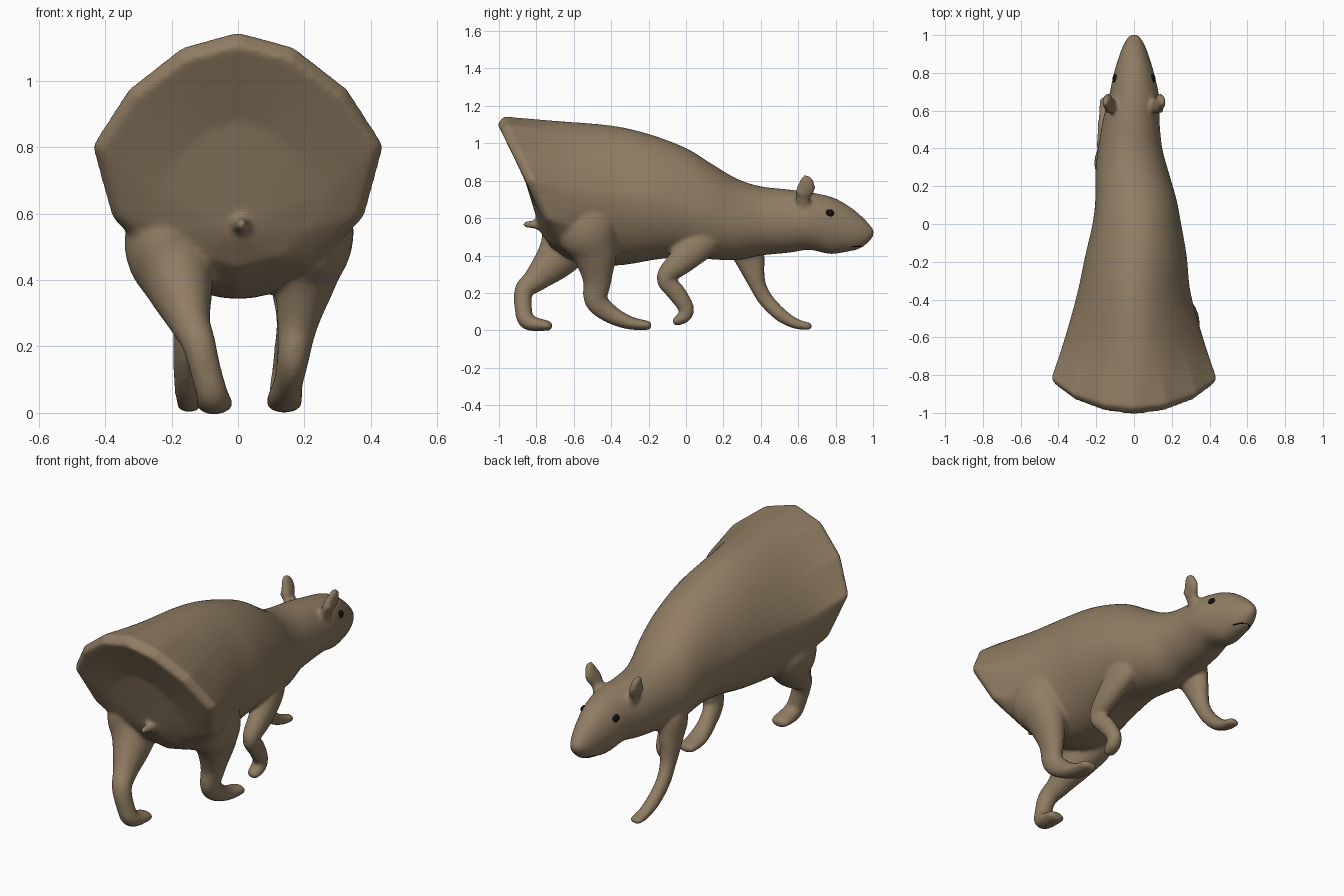
import bpy, bmesh
from math import sin, cos, pi
from mathutils import Vector


def material(name, rgb):
    m = bpy.data.materials.new(name)
    m.diffuse_color = (*rgb, 1)
    return m


FUR = material("fur", (0.28, 0.205, 0.125))
DARK = material("dark", (0.006, 0.005, 0.005))


def loft(bm, rings):
    """Skin a list of point rings and close both ends with fans."""
    vs = [[bm.verts.new(p) for p in r] for r in rings]
    n = len(vs[0])
    for a, b in zip(vs, vs[1:]):
        for i in range(n):
            j = (i + 1) % n
            bm.faces.new((a[i], a[j], b[j], b[i]))
    for r in (vs[0], vs[-1]):
        c = bm.verts.new(sum((v.co for v in r), Vector()) / n)
        for i in range(n):
            bm.faces.new((r[i], r[(i + 1) % n], c))


def curve(pts, steps):
    """Catmull-Rom through tuples of any length."""
    pts = [Vector(p) for p in pts]
    p = [2 * pts[0] - pts[1]] + pts + [2 * pts[-1] - pts[-2]]
    out = []
    for i in range(1, len(p) - 2):
        for k in range(steps):
            t = k / steps
            a, b, c, d = p[i - 1:i + 3]
            out.append(0.5 * (2 * b + (c - a) * t + (2 * a - 5 * b + 4 * c - d) * t * t
                              + (3 * b - a - 3 * c + d) * t ** 3))
    return out + [pts[-1]]


def limb(bm, pts, n=20):
    """Tube through (x, y, z, radius, sideways stretch)."""
    s = curve(pts, 5)
    pos = [Vector(q[:3]) for q in s]
    side = Vector((1, 0, 0))
    rings = []
    for i, q in enumerate(s):
        tan = (pos[min(i + 1, len(s) - 1)] - pos[max(i - 1, 0)]).normalized()
        u = (side - tan * side.dot(tan)).normalized()
        v = tan.cross(u)
        rings.append([pos[i] + u * cos(2 * pi * k / n) * q[3] * q[4] + v * sin(2 * pi * k / n) * q[3]
                      for k in range(n)])
    # rounded tip
    rings.append([pos[-1] + tan * s[-1][3] * 0.6 + (p - pos[-1]) * 0.6 for p in rings[-1]])
    loft(bm, rings)


def finish(name, bm, mat):
    bmesh.ops.recalc_face_normals(bm, faces=bm.faces)
    me = bpy.data.meshes.new(name)
    bm.to_mesh(me)
    bm.free()
    ob = bpy.data.objects.new(name, me)
    bpy.context.collection.objects.link(ob)
    me.materials.append(mat)
    me.polygons.foreach_set("use_smooth", [True] * len(me.polygons))
    return ob


# Trunk sections: top y, top z, bottom y, bottom z, half width, widest height, x shift
SECTIONS = [
    (-0.805, 0.62, -0.775, 0.52, 0.05, 0.5, 0),
    (-0.885, 0.88, -0.72, 0.44, 0.24, 0.5, 0),
    (-1.01, 1.105, -0.655, 0.395, 0.415, 0.56, 0),
    (-0.975, 1.145, -0.625, 0.375, 0.44, 0.56, 0),
    (-0.70, 1.12, -0.50, 0.345, 0.365, 0.52, 0),
    (-0.40, 1.095, -0.33, 0.35, 0.30, 0.5, 0),
    (-0.20, 1.05, -0.15, 0.38, 0.27, 0.48, 0.01),
    (0.00, 0.975, 0.00, 0.39, 0.235, 0.46, 0.015),
    (0.13, 0.895, 0.13, 0.38, 0.215, 0.45, 0.01),
    (0.27, 0.812, 0.27, 0.375, 0.195, 0.45, -0.01),
    (0.40, 0.77, 0.40, 0.40, 0.17, 0.47, -0.02),
    (0.55, 0.753, 0.55, 0.415, 0.15, 0.48, -0.015),
    (0.67, 0.737, 0.66, 0.43, 0.135, 0.48, 0),
    (0.78, 0.713, 0.77, 0.408, 0.112, 0.5, 0),
    (0.87, 0.665, 0.86, 0.42, 0.087, 0.48, 0),
    (0.945, 0.605, 0.925, 0.435, 0.062, 0.48, 0),
    (0.99, 0.555, 0.975, 0.47, 0.037, 0.5, 0),
    (1.005, 0.535, 1.00, 0.50, 0.016, 0.5, 0),
]


def section(i, s, n=48, step=4):
    yt, zt, yb, zb, w, f, cx = s
    ridge = 0.27 if i < 5 else max(0, 0.27 - 0.07 * (i - 4))  # narrower back
    ring = []
    for k in range(n):
        a = 2 * pi * k / n
        up = max(0, sin(a))
        h = f + sin(a) * ((1 - f) if up else f)
        ring.append(Vector((cx + w * cos(a) * (1 - ridge * up), yb + (yt - yb) * h, zb + (zt - zb) * h)))
    if i < 4:  # straight-sided rump rim
        for k in range(n):
            j = k - k % step
            ring[k] = ring[j].lerp(ring[(j + step) % n], k % step / step)
    return ring


bm = bmesh.new()
rings = [section(i, s) for i, s in enumerate(SECTIONS)]
columns = [curve(c, 4) for c in zip(*rings[3:])]
loft(bm, rings[:3] + [list(r) for r in zip(*columns)])

# Hind legs: left pushed back, right stepping forward
limb(bm, [(-0.17, -0.60, 0.70, 0.10, 0.9), (-0.215, -0.62, 0.52, 0.15, 0.85), (-0.18, -0.68, 0.40, 0.12, 0.9),
          (-0.145, -0.80, 0.275, 0.07, 0.9),
          (-0.12, -0.865, 0.215, 0.052, 1), (-0.095, -0.87, 0.12, 0.047, 1),
          (-0.075, -0.845, 0.045, 0.044, 1.15), (-0.07, -0.73, 0.023, 0.026, 2)])
limb(bm, [(0.16, -0.58, 0.76, 0.11, 0.9), (0.225, -0.54, 0.56, 0.165, 0.75), (0.205, -0.49, 0.42, 0.125, 0.8),
          (0.18, -0.475, 0.27, 0.078, 0.8),
          (0.165, -0.48, 0.16, 0.064, 0.75), (0.15, -0.40, 0.085, 0.05, 0.9),
          (0.14, -0.30, 0.04, 0.036, 1.5), (0.14, -0.20, 0.025, 0.025, 2)])
# Front legs: right folded back, left reaching forward
limb(bm, [(0.10, 0.16, 0.57, 0.09, 0.75), (0.14, 0.08, 0.475, 0.095, 0.75), (0.16, -0.02, 0.375, 0.075, 0.8),
          (0.16, -0.11, 0.28, 0.05, 0.9), (0.15, -0.05, 0.20, 0.05, 0.8), (0.14, 0.0, 0.12, 0.043, 0.9),
          (0.135, -0.01, 0.075, 0.037, 1.1), (0.13, -0.055, 0.045, 0.024, 1.5)])
limb(bm, [(-0.11, 0.30, 0.55, 0.09, 0.7), (-0.14, 0.32, 0.46, 0.10, 0.7), (-0.15, 0.345, 0.37, 0.078, 0.7),
          (-0.155, 0.38, 0.25, 0.047, 0.9), (-0.16, 0.43, 0.16, 0.041, 0.9), (-0.155, 0.51, 0.08, 0.037, 1),
          (-0.15, 0.59, 0.035, 0.028, 1.3), (-0.145, 0.66, 0.021, 0.02, 1.8)])
# Stub tail
limb(bm, [(0.01, -0.74, 0.57, 0.06, 1), (0.01, -0.80, 0.567, 0.028, 1), (0.01, -0.86, 0.567, 0.017, 1)])
# Ears: narrow stem, broad flat flap leaning outwards, small front lobe
for sx in (-1, 1):
    limb(bm, [(sx * 0.10, 0.63, 0.67, 0.035, 0.8), (sx * 0.12, 0.625, 0.72, 0.042, 0.6),
              (sx * 0.137, 0.643, 0.765, 0.05, 0.5), (sx * 0.15, 0.645, 0.81, 0.032, 0.6)])
    limb(bm, [(sx * 0.125, 0.63, 0.72, 0.025, 0.9), (sx * 0.145, 0.60, 0.745, 0.018, 0.9)])

# Fuse into a single skin
body = finish("body", bm, FUR)
r = body.modifiers.new("fuse", 'REMESH')
r.mode = 'VOXEL'
r.voxel_size = 0.01
r.use_smooth_shade = True
s = body.modifiers.new("soften", 'SMOOTH')
s.factor = 0.5
s.iterations = 10

# Eyes
for sx, name in ((-1, "left_eye"), (1, "right_eye")):
    bm = bmesh.new()
    bmesh.ops.create_uvsphere(bm, u_segments=16, v_segments=10, radius=0.024)
    bmesh.ops.scale(bm, vec=(0.6, 1, 0.85), verts=bm.verts)
    bmesh.ops.translate(bm, vec=(sx * 0.1, 0.768, 0.627), verts=bm.verts)
    finish(name, bm, DARK)

# Mouth slit wrapped under the snout
bm = bmesh.new()
limb(bm, [(-0.048, 0.885, 0.451, 0.004, 1), (-0.032, 0.925, 0.449, 0.004, 1), (0, 0.945, 0.452, 0.004, 1),
          (0.032, 0.925, 0.449, 0.004, 1), (0.048, 0.885, 0.451, 0.004, 1)], 8)
finish("mouth", bm, DARK)
